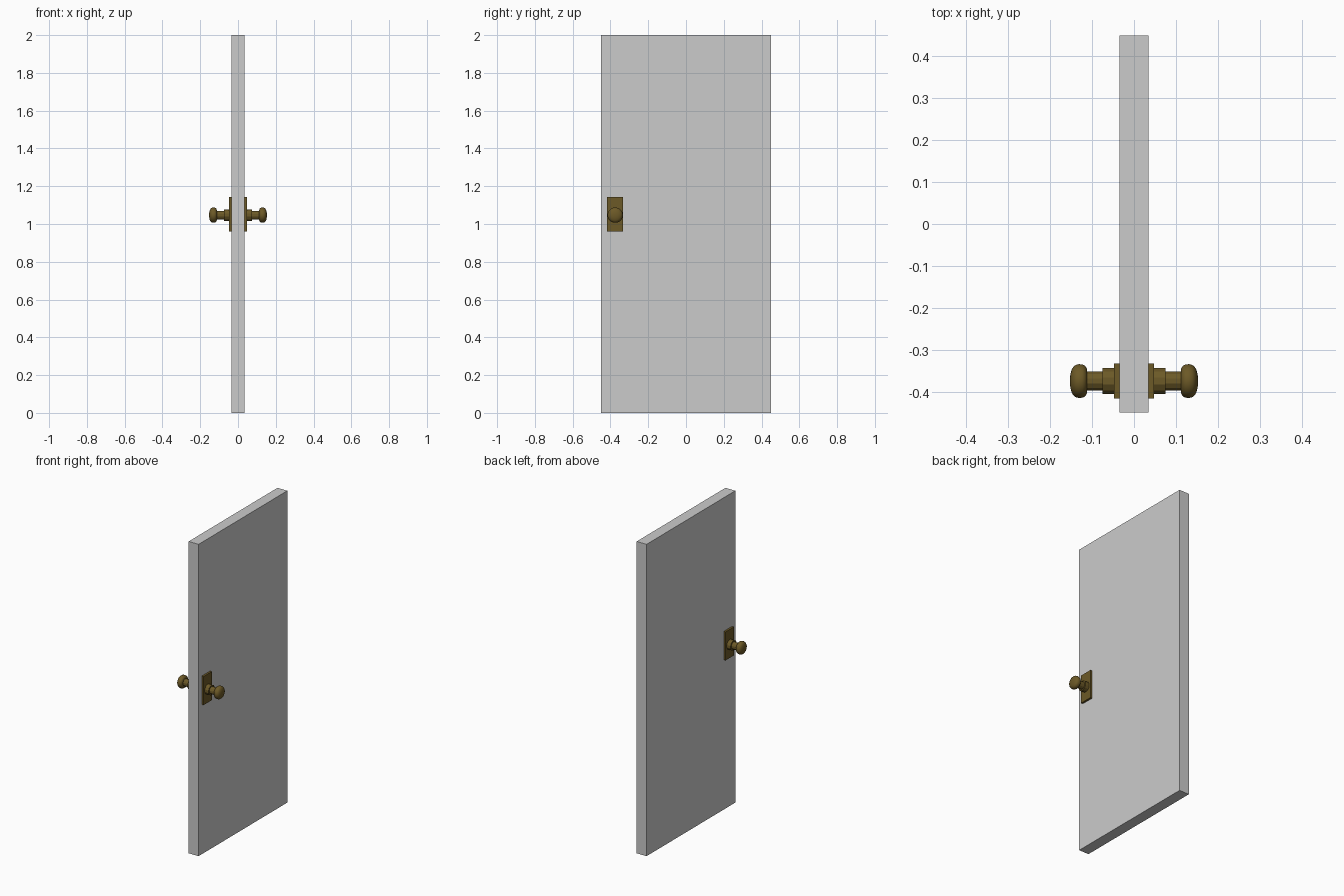
import bpy, bmesh
from math import cos, sin, tau, radians

if "Cube" in bpy.data.objects:
    bpy.data.objects.remove(bpy.data.objects["Cube"])

KY, KZ = -0.375, 1.047   # knob axis

brass = bpy.data.materials.new("brass")
brass.diffuse_color = (0.15, 0.10, 0.02, 1)
brass.use_nodes = True
brass.node_tree.nodes["Principled BSDF"].inputs["Base Color"].default_value = brass.diffuse_color


def finish(bm, name, mat=None):
    bmesh.ops.recalc_face_normals(bm, faces=bm.faces)
    me = bpy.data.meshes.new(name)
    bm.to_mesh(me)
    bm.free()
    ob = bpy.data.objects.new(name, me)
    bpy.context.collection.objects.link(ob)
    if mat:
        me.materials.append(mat)
    return ob


def box(name, lo, hi, mat=None):
    bm = bmesh.new()
    bmesh.ops.create_cube(bm, size=1)
    for v in bm.verts:
        v.co = [(a + b) / 2 + c * (b - a) for a, b, c in zip(lo, hi, v.co)]
    return finish(bm, name, mat)


def turned(name, profile, side, sides, smooth=False):
    """Lathe (x, radius) points around the knob axis, capped at both ends."""
    bm = bmesh.new()
    rings = [[bm.verts.new((side * x, KY + r * cos(tau * (i + .5) / sides),
                            KZ + r * sin(tau * (i + .5) / sides)))
              for i in range(sides)] for x, r in profile]
    for a, b in zip(rings, rings[1:]):
        for i in range(sides):
            j = (i + 1) % sides
            bm.faces.new((a[i], a[j], b[j], b[i]))
    bm.faces.new(rings[0])
    bm.faces.new(rings[-1])
    ob = finish(bm, name, brass)
    if smooth:
        bpy.context.view_layer.objects.active = ob
        ob.select_set(True)
        bpy.ops.object.shade_smooth_by_angle(angle=radians(40))
        ob.select_set(False)


# Door slab
box("door_panel", (-.035, -.45, 0), (.035, .45, 2))

# Rounded knob profile
knob = [(.112, .026), (.113, .031), (.117, .037), (.123, .040), (.131, .0407),
        (.139, .039), (.145, .034), (.149, .027), (.152, .016), (.153, .005)]

# Matching handle on each face
for s, tag in ((1, "right"), (-1, "left")):
    x0, x1 = sorted((s * .035, s * .048))
    box(f"{tag}_back_plate", (x0, -.417, .96), (x1, -.333, 1.143), brass)
    turned(f"{tag}_collar", [(.047, .032), (.075, .032)], s, 12)
    turned(f"{tag}_stem", [(.074, .0235), (.114, .0235)], s, 12)
    turned(f"{tag}_knob", knob, s, 24, True)
